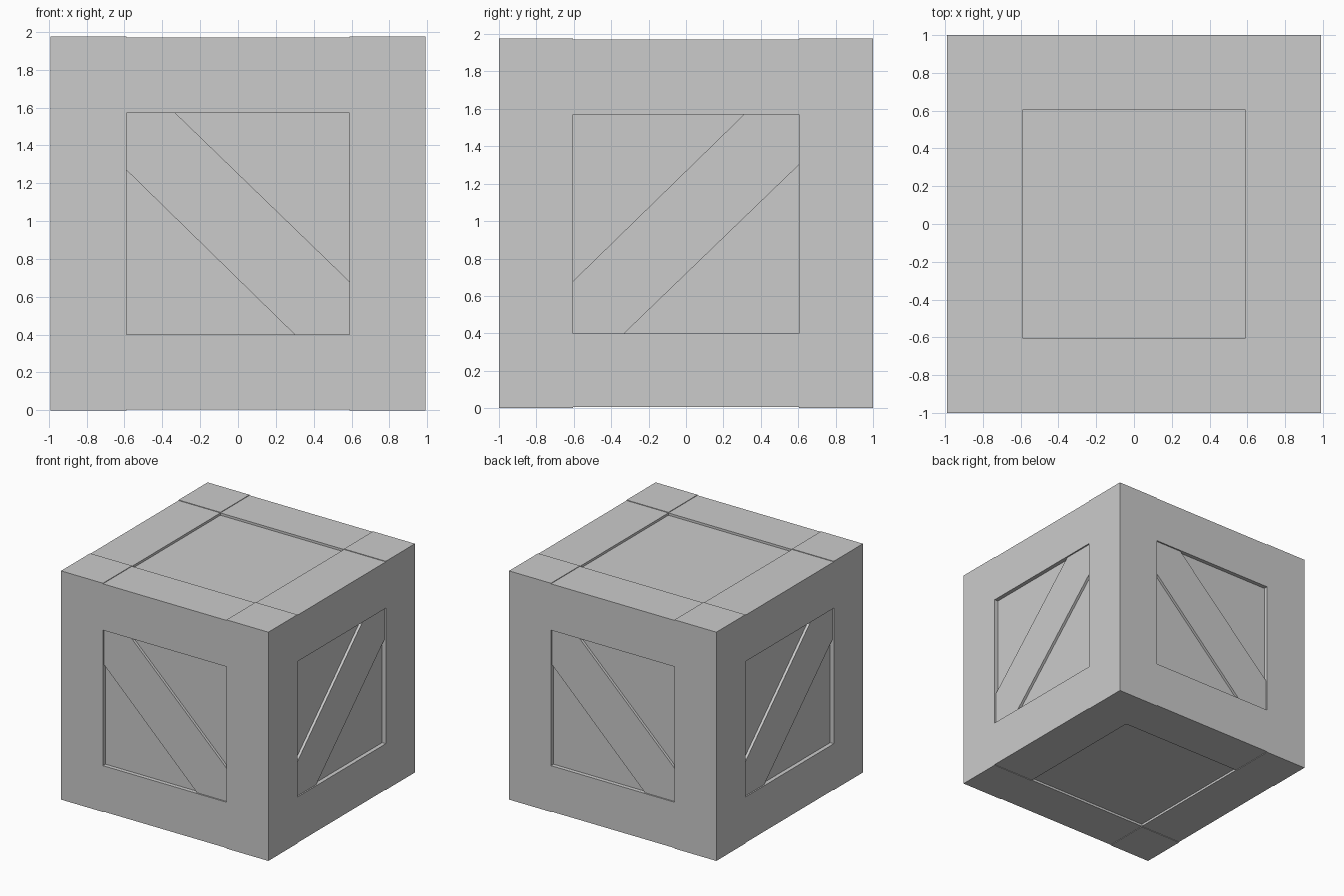
import bpy, bmesh
from math import pi
from mathutils import Matrix

if "Cube" in bpy.data.objects:
    bpy.data.objects.remove(bpy.data.objects["Cube"])

HX, HY, TOP = 0.99, 1.0, 1.975      # outer half sizes and height
IX, IY, Z0, Z1 = 0.59, 0.603, 0.40, 1.57  # frame opening
LIP = 0.005                          # posts stand proud of the beams
PANEL, BRACE = 0.035, 0.012          # recess depths


def finish(name, bm):
    bmesh.ops.recalc_face_normals(bm, faces=bm.faces)
    me = bpy.data.meshes.new(name)
    bm.to_mesh(me)
    bm.free()
    ob = bpy.data.objects.new(name, me)
    bpy.context.collection.objects.link(ob)
    return ob


def box(name, lo, hi):
    bm = bmesh.new()
    size = [b - a for a, b in zip(lo, hi)]
    mid = [(a + b) / 2 for a, b in zip(lo, hi)]
    bmesh.ops.create_cube(bm, size=1, matrix=Matrix.Translation(mid) @ Matrix.Diagonal((*size, 1)))
    return finish(name, bm)


def brace(name, outline, front, back, angle):
    # extruded outline in the xz plane, turned about z
    bm = bmesh.new()
    face = bm.faces.new([bm.verts.new((x, front, z)) for x, z in outline])
    out = bmesh.ops.extrude_face_region(bm, geom=[face])
    verts = [v for v in out["geom"] if isinstance(v, bmesh.types.BMVert)]
    bmesh.ops.translate(bm, verts=verts, vec=(0, back - front, 0))
    bm.transform(Matrix.Rotation(angle, 4, 'Z'))
    return finish(name, bm)


# Inner box forming the recessed panels
box("inner_box", (-HX + PANEL, -HY + PANEL, 0.025), (HX - PANEL, HY - PANEL, TOP - 0.025))

# Corner posts
for sx in (-1, 1):
    for sy in (-1, 1):
        xs, ys = sorted((sx * IX, sx * HX)), sorted((sy * IY, sy * HY))
        box("corner_post", (xs[0], ys[0], 0), (xs[1], ys[1], TOP))

# Horizontal beams between the posts, bottom and top
for z0, z1 in ((LIP, Z0), (Z1, TOP - LIP)):
    for s in (-1, 1):
        ys = sorted((s * IY, s * HY))
        box("beam_across", (-IX, ys[0], z0), (IX, ys[1], z1))
        xs = sorted((s * IX, s * HX))
        box("beam_side", (xs[0], -IY, z0), (xs[1], IY, z1))

# Diagonal braces, falling on front/back and rising on the sides
falling = [(-IX, Z1), (-0.33, Z1), (IX, 0.68), (IX, Z0), (0.30, Z0), (-IX, 1.27)]
rising = [(-IY, Z0), (-0.33, Z0), (IY, 1.30), (IY, Z1), (0.31, Z1), (-IY, 0.68)]
for turn in (0, pi):
    brace("brace_front_back", falling, -HY + BRACE, -HY + 0.06, turn)
    brace("brace_side", rising, -HX + BRACE, -HX + 0.06, turn + pi / 2)
